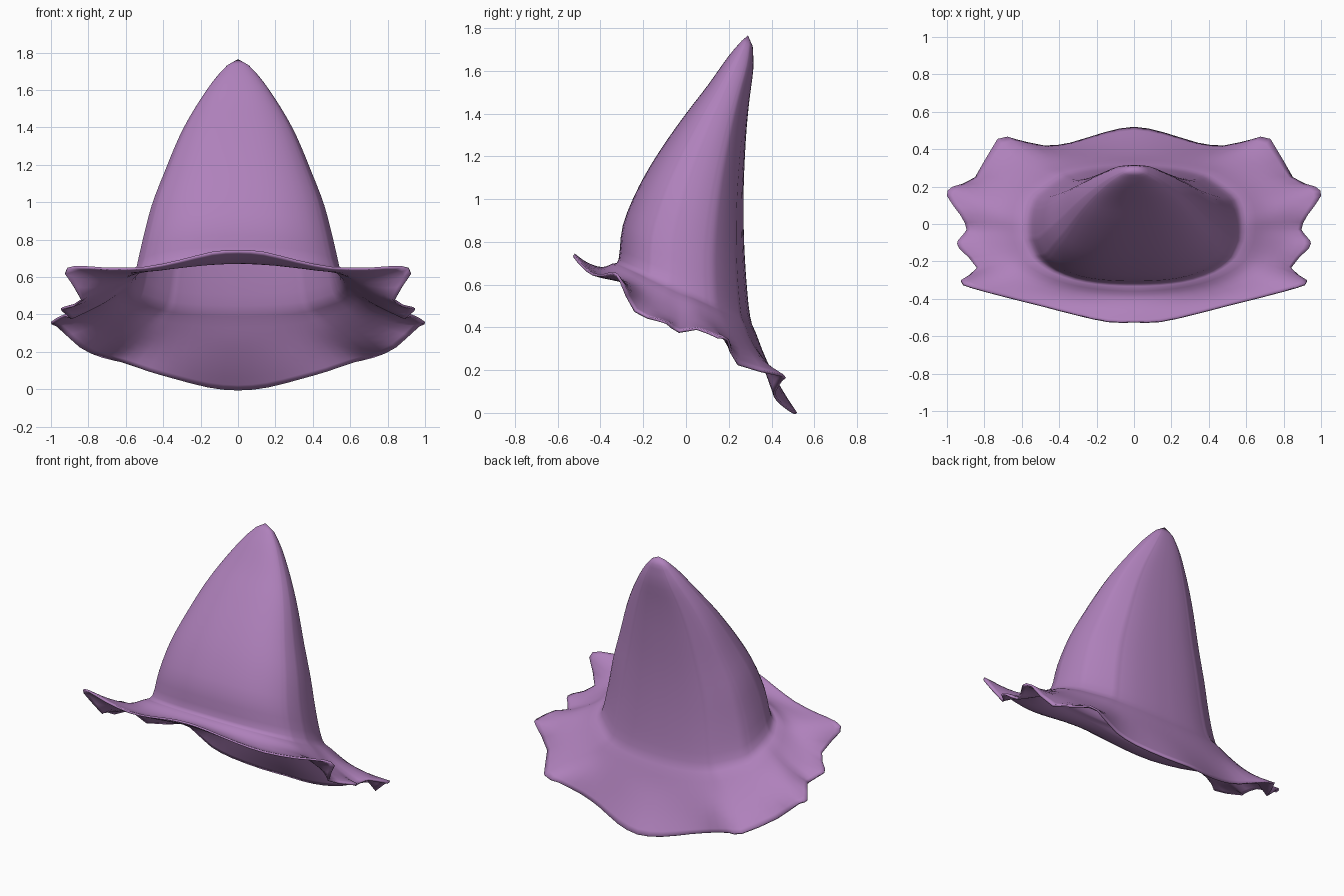
import bpy, bmesh, math
from mathutils import Vector

if "Cube" in bpy.data.objects:
    bpy.data.objects.remove(bpy.data.objects["Cube"])

# Right half of the wavy brim edge, from front centre to back centre
EDGE = [(0, -.52, .745), (.14, -.518, .735), (.32, -.48, .69), (.5, -.435, .655),
        (.7, -.385, .65), (.87, -.335, .66), (.925, -.30, .62), (.84, -.235, .48),
        (.935, -.13, .44), (.94, -.085, .425), (.895, -.03, .385), (.93, .05, .40),
        (1.0, .15, .36), (.97, .20, .345), (.85, .25, .23), (.73, .455, .18),
        (.62, .45, .15), (.48, .42, .10), (.34, .435, .06), (.16, .49, .015),
        (0, .52, 0)]

# Crown levels: front y, front z, back y, back z, half width
CROWN = [(-.315, .72, .30, .45, .56), (-.295, .88, .28, .65, .515),
         (-.22, 1.06, .27, .86, .465), (-.12, 1.23, .27, 1.06, .395),
         (0, 1.4, .28, 1.28, .315), (.1, 1.53, .295, 1.45, .235),
         (.2, 1.67, .315, 1.61, .135), (.26, 1.74, .312, 1.715, .06)]
TIP = Vector((0, .29, 1.765))


def mirrored(half):
    return half + [Vector((-p.x, p.y, p.z)) for p in half[-2:0:-1]]


def smooth(ring, times):
    n = len(ring)
    for _ in range(times):
        ring = [(ring[i - 1] + ring[i] * 2 + ring[(i + 1) % n]) / 4 for i in range(n)]
    return ring


def spline(a, b, c, d, t):
    return 0.5 * (2 * b + (c - a) * t + (2 * a - 5 * b + 4 * c - d) * t * t
                  + (3 * b - a - 3 * c + d) * t ** 3)


def refine(pts, steps, closed):
    n = len(pts)
    get = (lambda i: pts[i % n]) if closed else (lambda i: pts[max(0, min(n - 1, i))])
    out = [spline(get(i - 1), get(i), get(i + 1), get(i + 2), s / steps)
           for i in range(n if closed else n - 1) for s in range(steps)]
    return out if closed else out + [pts[-1]]


def crown_ring(level):
    fy, fz, by, bz, w = level
    half = []
    for x, y, z in EDGE:
        a = math.atan2(x, -y / .52)
        c, s = math.cos(a), math.sin(a)
        k = (abs(c) ** 2.5 + abs(s) ** 2.5) ** (-1 / 2.5)
        u = c * k
        half.append(Vector((w * s * k, (fy + by) / 2 + u * (fy - by) / 2,
                            (fz + bz) / 2 + u * (fz - bz) / 2)))
    return mirrored(half)


# Brim rings: pleats fade out towards the crown
edge = mirrored([Vector(p) for p in EDGE])
base = crown_ring(CROWN[0])
rings = [edge]
for t, soft in ((.72, 1), (.42, 4), (.17, 7)):
    soft_edge = smooth(edge, soft)
    ring = []
    for b, e in zip(base, soft_edge):
        p = b.lerp(e, t)
        p.z -= .04 * math.sin(math.pi * t) * (1 if e.y < 0 else .6)
        ring.append(p)
    rings.append(ring)
rings += [base] + [crown_ring(l) for l in CROWN[1:]]

# Refine around each ring, then up each column
rings = [refine(r, 2, True) for r in rings]
columns = [refine(list(c), 3, False) for c in zip(*rings)]

bm = bmesh.new()
grid = [[bm.verts.new(p) for p in col] for col in columns]
tip = bm.verts.new(TIP)
for i, col in enumerate(grid):
    nxt = grid[(i + 1) % len(grid)]
    for j in range(len(col) - 1):
        bm.faces.new((col[j], nxt[j], nxt[j + 1], col[j + 1]))
    bm.faces.new((col[-1], nxt[-1], tip))
mesh = bpy.data.meshes.new("pointed_hat")
bm.to_mesh(mesh)
bm.free()
mesh.polygons.foreach_set("use_smooth", [True] * len(mesh.polygons))
hat = bpy.data.objects.new("pointed_hat", mesh)
bpy.context.collection.objects.link(hat)

# Thin cloth thickness
shell = hat.modifiers.new("cloth", 'SOLIDIFY')
shell.thickness = .012
shell.offset = -1

cloth = bpy.data.materials.new("purple_cloth")
cloth.diffuse_color = (.43, .22, .50, 1)
cloth.use_nodes = True
cloth.node_tree.nodes["Principled BSDF"].inputs["Base Color"].default_value = cloth.diffuse_color
mesh.materials.append(cloth)
